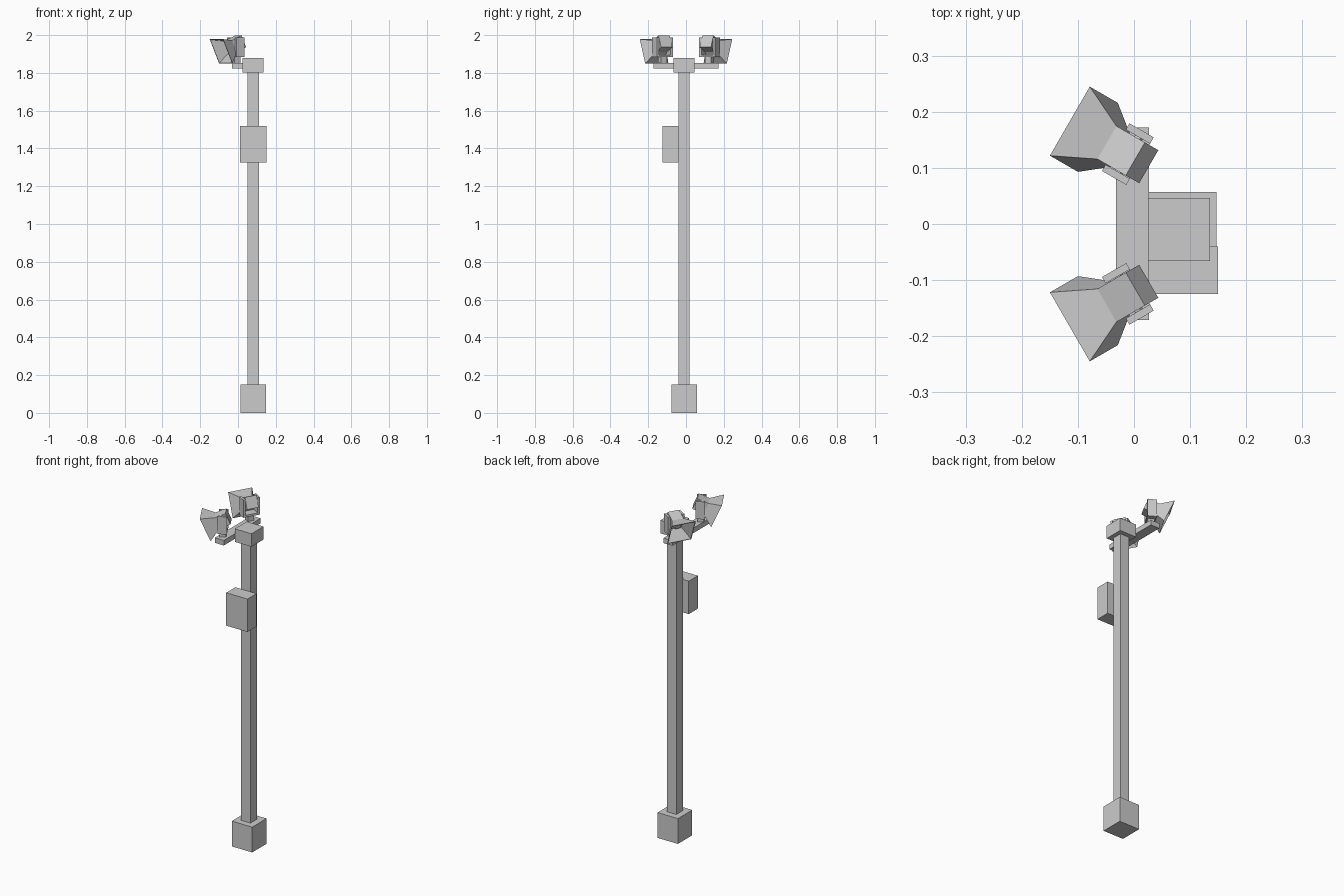
import bpy, bmesh
from math import radians
from mathutils import Matrix, Vector

if "Cube" in bpy.data.objects:
    bpy.data.objects.remove(bpy.data.objects["Cube"])


def finish(name, bm, matrix=Matrix()):
    bmesh.ops.recalc_face_normals(bm, faces=bm.faces)
    mesh = bpy.data.meshes.new(name)
    bm.to_mesh(mesh)
    bm.free()
    ob = bpy.data.objects.new(name, mesh)
    ob.matrix_world = matrix
    bpy.context.collection.objects.link(ob)
    return ob


def box(name, lo, hi, matrix=Matrix()):
    lo, hi = Vector(lo), Vector(hi)
    bm = bmesh.new()
    bmesh.ops.create_cube(bm, size=1)
    for v in bm.verts:
        v.co = Vector([(lo[i] + hi[i]) / 2 + v.co[i] * (hi[i] - lo[i]) for i in range(3)])
    return finish(name, bm, matrix)


def square_loft(name, sections, matrix):
    """Loft square rings given as (distance along x, half width), ends capped."""
    bm = bmesh.new()
    rings = [[bm.verts.new((x, sy * h, sz * h)) for sy, sz in ((-1, -1), (1, -1), (1, 1), (-1, 1))]
             for x, h in sections]
    for a, b in zip(rings, rings[1:]):
        for i in range(4):
            j = (i + 1) % 4
            bm.faces.new((a[i], a[j], b[j], b[i]))
    bm.faces.new(rings[0])
    bm.faces.new(rings[-1])
    return finish(name, bm, matrix)


# Post, foot, cap and control box
box("foot", (0.013, -0.077, 0), (0.147, 0.057, 0.15))
box("post", (0.05, -0.041, 0.15), (0.11, 0.019, 1.81))
box("post_cap", (0.025, -0.066, 1.803), (0.135, 0.046, 1.88))
box("control_box", (0.01, -0.125, 1.325), (0.15, -0.04, 1.52))

# Cross arm carrying both lamps
box("cross_arm", (-0.032, -0.171, 1.822), (0.027, 0.172, 1.852))

# Two lamps, turned outward and tilted down
for side, label in ((1, "back"), (-1, "front")):
    turn = Matrix.Rotation(radians(180 - 30 * side), 4, 'Z')

    # U-shaped yoke on a short stem
    yoke = Matrix.Translation((-0.011, 0.1245 * side, 0)) @ turn
    box(label + "_stem", (-0.018, -0.018, 1.85), (0.018, 0.018, 1.886), yoke)
    box(label + "_yoke_base", (-0.025, -0.049, 1.883), (0.025, 0.049, 1.895), yoke)
    for s, end in ((1, "left"), (-1, "right")):
        y0, y1 = sorted((s * 0.036, s * 0.049))
        box(f"{label}_yoke_{end}", (-0.025, y0, 1.883), (0.025, y1, 1.987), yoke)

    # Lamp housing with flared hollow hood
    lamp = (Matrix.Translation((0.0143, 0.109 * side, 1.967)) @ turn
            @ Matrix.Rotation(radians(24), 4, 'Y'))
    square_loft(label + "_lamp_hood", [(0, 0.034), (0.064, 0.034), (0.131, 0.071),
                                       (0.131, 0.067), (0.068, 0.031)], lamp)
    box(label + "_bulb", (0.066, -0.016, -0.016), (0.085, 0.016, 0.016), lamp)
    # Pivot pins joining yoke and housing
    box(label + "_pivot", (0.024, -0.040, -0.006), (0.036, 0.040, 0.006), lamp)
